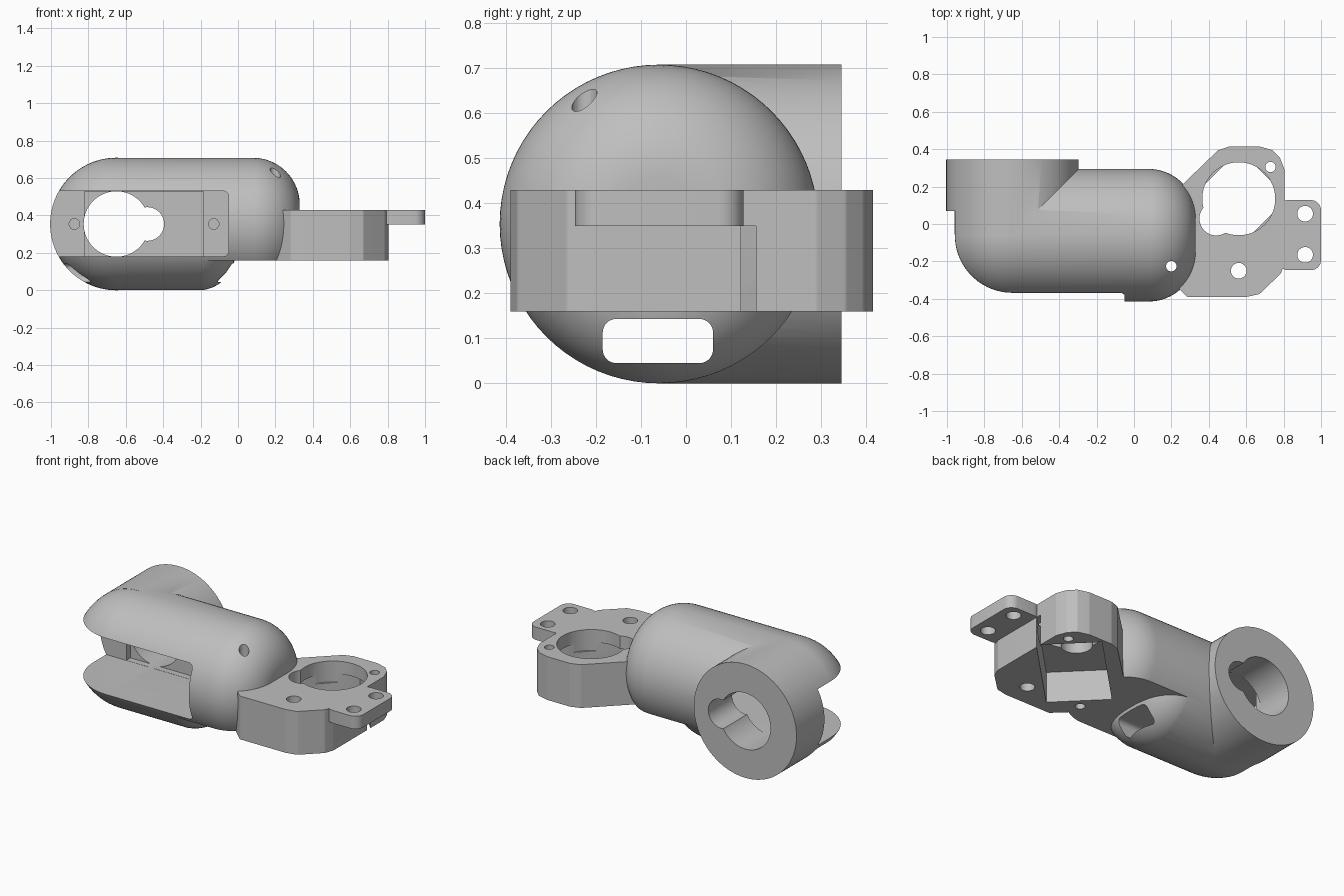
import bpy, bmesh, math
from mathutils import Vector

cube = bpy.data.objects.get("Cube")
if cube:
    bpy.data.objects.remove(cube, do_unlink=True)

R = 0.354            # tube radius, also the height of its axis
JX, JY = -0.65, -0.06  # centre of the elbow joint


def to_object(name, bm):
    bmesh.ops.remove_doubles(bm, verts=bm.verts, dist=1e-5)
    bmesh.ops.recalc_face_normals(bm, faces=bm.faces)
    mesh = bpy.data.meshes.new(name)
    bm.to_mesh(mesh)
    bm.free()
    obj = bpy.data.objects.new(name, mesh)
    bpy.context.collection.objects.link(obj)
    return obj


def rounded(corners, r):
    """Outline with every corner rounded to radius r."""
    pts = [Vector(c) for c in corners]
    out = []
    for i, p in enumerate(pts):
        a = (pts[i - 1] - p).normalized()
        b = (pts[(i + 1) % len(pts)] - p).normalized()
        half = a.angle(b) / 2
        centre = p + (a + b).normalized() * r / math.sin(half)
        start = p + a * r / math.tan(half) - centre
        end = p + b * r / math.tan(half) - centre
        turn = math.pi - 2 * half
        for k in range(9):
            t = k / 8
            out.append(centre + (start * math.sin((1 - t) * turn)
                                 + end * math.sin(t * turn)) / math.sin(turn))
    return out


def rect(u0, u1, v0, v1):
    return [(u0, v0), (u1, v0), (u1, v1), (u0, v1)]


def circle(u, v, r, n=48):
    return [(u + r * math.cos(math.tau * i / n), v + r * math.sin(math.tau * i / n))
            for i in range(n)]


def prism(name, outline, axis, lo, hi):
    """Extrude an outline along an axis."""
    place = {"x": lambda u, v, w: (w, u, v),
             "y": lambda u, v, w: (u, w, v),
             "z": lambda u, v, w: (u, v, w)}[axis]
    bm = bmesh.new()
    rings = [[bm.verts.new(place(u, v, w)) for u, v in outline] for w in (lo, hi)]
    n = len(outline)
    bm.faces.new(rings[0])
    bm.faces.new(rings[1])
    for i in range(n):
        j = (i + 1) % n
        bm.faces.new((rings[0][i], rings[0][j], rings[1][j], rings[1][i]))
    return to_object(name, bm)


def capsule(name, radius, dome_start, fillet):
    """Tube along x: ball at the joint, filleted dome at the far end."""
    arc = [i / 20 * math.pi / 2 for i in range(21)]
    prof = [(JX - radius * math.cos(a), radius * math.sin(a)) for a in arc]
    prof += [(dome_start + fillet * math.sin(a), radius - fillet + fillet * math.cos(a))
             for a in arc]
    prof.append((dome_start + fillet, 0))
    bm = bmesh.new()
    verts = [bm.verts.new((x, JY, R + r)) for x, r in prof]
    edges = [bm.edges.new(pair) for pair in zip(verts, verts[1:])]
    bmesh.ops.spin(bm, geom=verts + edges, cent=(0, JY, R), axis=(1, 0, 0),
                   angle=math.tau, steps=80, use_merge=True)
    return to_object(name, bm)


def combine(target, tool, operation):
    mod = target.modifiers.new(operation.lower(), "BOOLEAN")
    mod.operation = operation
    mod.solver = "EXACT"
    mod.object = tool
    bpy.context.view_layer.objects.active = target
    bpy.ops.object.modifier_apply(modifier=mod.name)
    bpy.data.objects.remove(tool, do_unlink=True)


# Elbow: domed tube with a shorter dome below the mounting level
body = capsule("elbow_bracket", R, 0.08, 0.25)
trim = prism("trim", rect(-0.25, 0.6, -0.6, 0.6), "z", -0.2, 0.16)
combine(trim, capsule("lower_dome", R + 0.001, -0.215, 0.2), "DIFFERENCE")
combine(body, trim, "DIFFERENCE")
combine(body, prism("back_collar", circle(JX, R, R + 0.0005, 96), "y", JY + 0.005, 0.345), "UNION")

# Mounting block with clipped corners
clipped = [(0.60, -0.39), (0.67, -0.375), (0.785, -0.265), (0.805, -0.21),
           (0.805, 0.29), (0.78, 0.355), (0.74, 0.395), (0.67, 0.415),
           (0.51, 0.415), (0.45, 0.395), (0.16, 0.115), (0.16, -0.27), (0.285, -0.39)]
combine(body, prism("mounting_block", rounded(clipped, 0.02), "z", 0.16, 0.43), "UNION")
ear = rounded(rect(0.77, 1.0, -0.247, 0.128), 0.055)
combine(body, prism("ear_plate", ear, "z", 0.35, 0.43), "UNION")

# Diagonal frame of the pocket in the mounting block
hub = Vector((0.56, 0.135))
along = Vector((-1, -1)).normalized()
across = Vector((1, -1)).normalized()


def diagonal(u, v):
    return hub + along * u + across * v


block_pocket = [diagonal(u, v) for u, v in rect(-0.188, 0.447, -0.182, 0.182)]
notch = diagonal(0.16, -0.01)

cutters = [
    # Front slot, deeper bay, shaft opening and screw holes of the elbow
    (rounded(rect(-1.2, -0.05, 0.18, 0.53), 0.03), "y", -0.6, 0.07),
    (rect(-0.82, -0.185, 0.181, 0.529), "y", 0.0, 0.11),
    (circle(JX, R, 0.175, 64), "y", 0.0, 0.5),
    (circle(-0.485, R, 0.09), "y", 0.0, 0.5),
    (circle(-0.875, R, 0.028, 24), "y", 0.0, 0.15),
    (circle(-0.13, R, 0.028, 24), "y", 0.0, 0.15),
    # Cable tunnel below the slot
    (rounded(rect(-0.185, 0.06, 0.045, 0.143), 0.03), "x", -1.2, 0.2),
    # Pocket and shaft opening of the mounting block
    (block_pocket, "z", 0.0, 0.35),
    (circle(hub.x, hub.y, 0.195, 64), "z", 0.3, 0.6),
    (circle(notch.x, notch.y, 0.09), "z", 0.3, 0.6),
]
# Through holes of the block, ear plate and dome
for u in (-0.24, 0.51):
    p = diagonal(u, 0)
    cutters.append((circle(p.x, p.y, 0.028, 24), "z", -0.1, 0.9))
for x, y in ((0.56, -0.25), (0.915, 0.055), (0.915, -0.165)):
    cutters.append((circle(x, y, 0.042, 32), "z", -0.1, 0.9))

for outline, axis, lo, hi in cutters:
    combine(body, prism("cutter", outline, axis, lo, hi), "DIFFERENCE")

# Single grey plastic
grey = bpy.data.materials.new("grey_plastic")
colour = (0.52, 0.52, 0.52, 1)
grey.diffuse_color = colour
grey.use_nodes = True
grey.node_tree.nodes["Principled BSDF"].inputs["Base Color"].default_value = colour
body.data.materials.clear()
body.data.materials.append(grey)
for face in body.data.polygons:
    face.material_index = 0

bpy.ops.object.select_all(action="DESELECT")
body.select_set(True)
bpy.context.view_layer.objects.active = body
bpy.ops.object.shade_smooth_by_angle(angle=math.radians(30))
